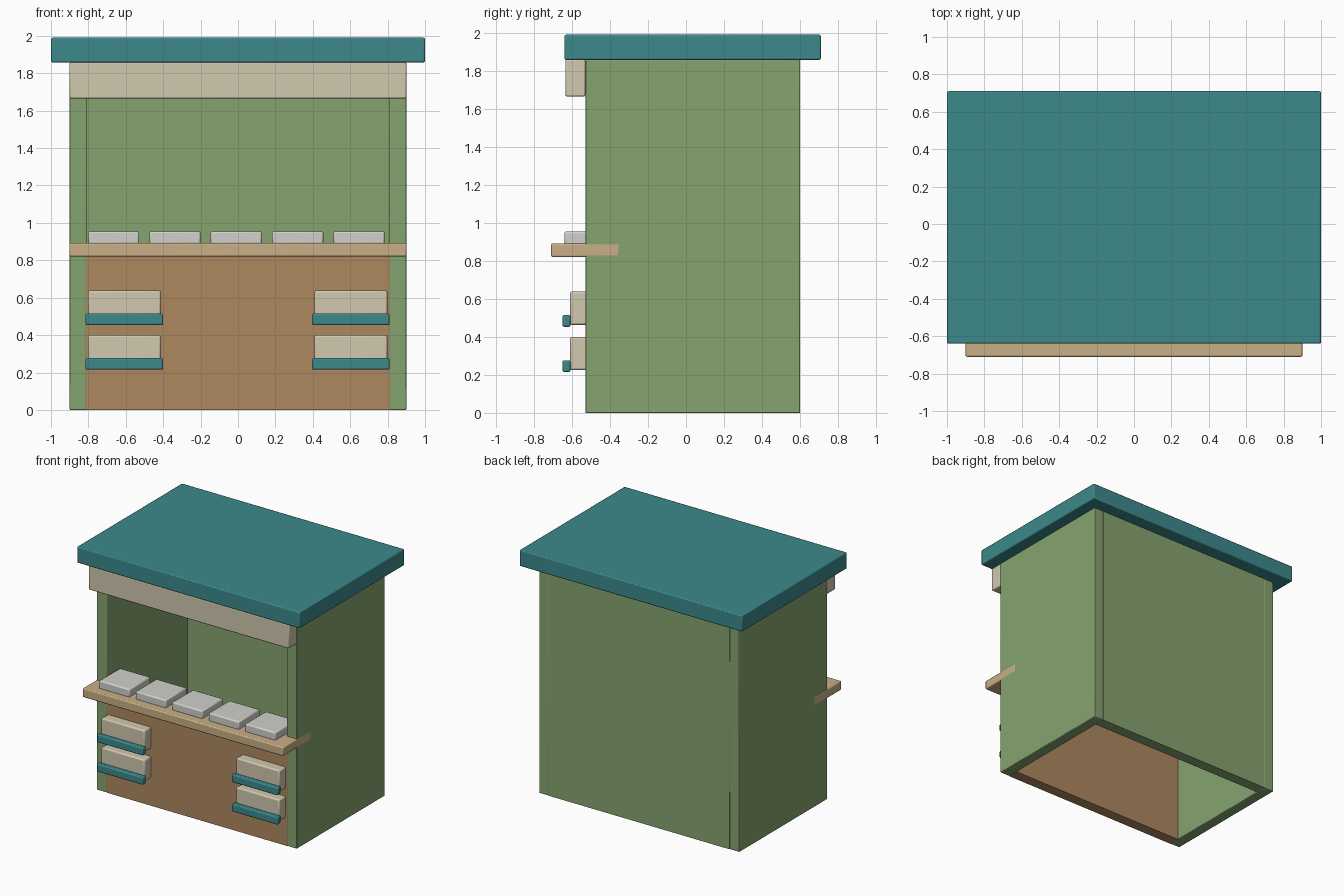
import bpy

if "Cube" in bpy.data.objects:
    bpy.data.objects.remove(bpy.data.objects["Cube"])

def material(name, rgb):
    m = bpy.data.materials.new(name)
    m.diffuse_color = (*rgb, 1)
    m.use_nodes = True
    m.node_tree.nodes["Principled BSDF"].inputs["Base Color"].default_value = m.diffuse_color
    return m

GREEN = material("green paint", (0.24, 0.37, 0.16))
TEAL = material("teal paint", (0.045, 0.25, 0.26))
CREAM = material("cream paint", (0.64, 0.58, 0.43))
BROWN = material("brown wood", (0.42, 0.25, 0.115))
TAN = material("tan wood", (0.58, 0.43, 0.24))
WHITE = material("off white", (0.63, 0.64, 0.60))

def box(name, x, y, z, mat, bevel=0.008):
    """Box from (min, max) ranges on each axis, with softened edges."""
    bpy.ops.mesh.primitive_cube_add(
        size=1, location=[(a + b) / 2 for a, b in (x, y, z)])
    ob = bpy.context.object
    ob.name = name
    ob.scale = [b - a for a, b in (x, y, z)]
    bpy.ops.object.transform_apply(location=False, rotation=False, scale=True)
    ob.data.materials.append(mat)
    if bevel:
        mod = ob.modifiers.new("edge bevel", 'BEVEL')
        mod.width = bevel
        mod.segments = 2
    bpy.ops.object.shade_smooth_by_angle()
    return ob

# Open-bottomed shell: two sides, back and lower front panel
box("left_wall", (-0.9, -0.81), (-0.53, 0.6), (0, 1.86), GREEN, 0.005)
box("right_wall", (0.81, 0.9), (-0.53, 0.6), (0, 1.86), GREEN, 0.005)
box("back_wall", (-0.812, 0.812), (0.51, 0.6), (0, 1.86), GREEN, 0)
box("front_panel", (-0.812, 0.812), (-0.53, -0.44), (0, 0.83), BROWN, 0)

# Roof slab and the fascia board beneath its front edge
box("roof", (-1, 1), (-0.64, 0.71), (1.858, 1.99), TEAL)
box("fascia_board", (-0.9, 0.9), (-0.635, -0.53), (1.665, 1.86), CREAM)

# Counter
box("counter", (-0.901, 0.901), (-0.71, -0.35), (0.82, 0.892), TAN)

# Row of trays on the counter
for i in range(5):
    cx = -0.665 + i * 0.328
    box(f"tray_{i + 1}", (cx - 0.137, cx + 0.137), (-0.64, -0.37),
        (0.885, 0.955), WHITE, 0.01)

# Drawers with bar handles, two on each side
for side, cx in (("left", -0.608), ("right", 0.603)):
    for level, z in (("lower", 0.225), ("upper", 0.463)):
        box(f"{side}_{level}_drawer", (cx - 0.195, cx + 0.195),
            (-0.61, -0.50), (z, z + 0.175), CREAM, 0.01)
        box(f"{side}_{level}_handle", (cx - 0.207, cx + 0.207),
            (-0.65, -0.608), (z - 0.01, z + 0.052), TEAL, 0.008)
